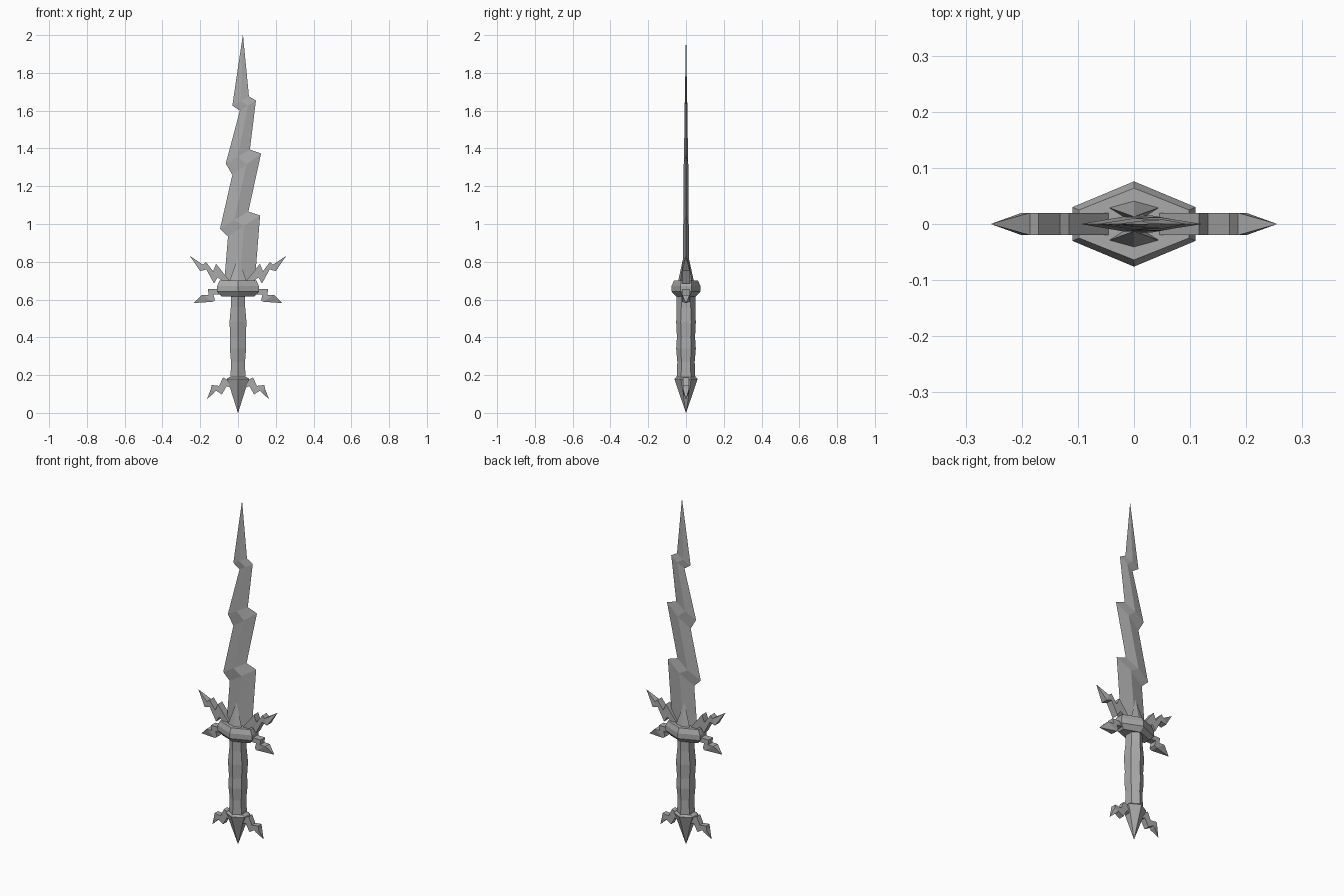
import bpy
import bmesh

cube = bpy.data.objects.get("Cube")
if cube:
    bpy.data.objects.remove(cube, do_unlink=True)

# One flat steel grey for the whole sword
steel = bpy.data.materials.new("steel grey")
steel.use_nodes = True
GREY = (0.4, 0.4, 0.4, 1)
steel.diffuse_color = GREY
steel.node_tree.nodes["Principled BSDF"].inputs["Base Color"].default_value = GREY


def finish(name, bm):
    bmesh.ops.remove_doubles(bm, verts=bm.verts, dist=1e-5)
    bmesh.ops.recalc_face_normals(bm, faces=bm.faces)
    mesh = bpy.data.meshes.new(name)
    bm.to_mesh(mesh)
    bm.free()
    mesh.materials.append(steel)
    obj = bpy.data.objects.new(name, mesh)
    bpy.context.collection.objects.link(obj)
    return obj


def loft(name, rings):
    """Skin a stack of equal-length rings and cap both ends."""
    bm = bmesh.new()
    loops = [[bm.verts.new(p) for p in ring] for ring in rings]
    for a, b in zip(loops, loops[1:]):
        for i in range(len(a)):
            j = (i + 1) % len(a)
            bm.faces.new((a[i], a[j], b[j], b[i]))
    bm.faces.new(loops[0])
    bm.faces.new(loops[-1])
    return finish(name, bm)


def hexagon(x, y_mid, y_side, z):
    """Six-sided section with ridges at front and back."""
    return [(0, -y_mid, z), (x, -y_side, z), (x, y_side, z),
            (0, y_mid, z), (-x, y_side, z), (-x, -y_side, z)]


def bolt(name, upper, lower, tip, half):
    """Flat-sided lightning horn that narrows to a point."""
    rings = [[(u[0], -half, u[1]), (u[0], half, u[1]),
              (l[0], half, l[1]), (l[0], -half, l[1])]
             for u, l in zip(upper, lower)]
    rings.append([(tip[0], s * 0.0005, tip[1] + t * 0.0005)
                  for s, t in ((-1, 1), (1, 1), (1, -1), (-1, -1))])
    obj = loft(name, rings)
    mirror = obj.modifiers.new("mirror", 'MIRROR')
    mirror.use_bisect_axis[0] = False
    mirror.use_mirror_merge = False
    return obj


# Jagged blade: left edge, right edge and half thickness per row
rows = [((-.074, .68), (.088, .68), .016),
        ((-.053, .934), (.117, 1.045), .015),
        ((-.095, .975), (.055, 1.066), .013),
        ((-.03, 1.26), (.122, 1.373), .012),
        ((-.065, 1.32), (.063, 1.394), .010),
        ((.01, 1.60), (.095, 1.654), .008),
        ((-.03, 1.627), (.058, 1.675), .006),
        ((.0255, 2.0), (.0265, 2.0), .0005)]
blade = []
for (lx, lz), (rx, rz), t in rows:
    mx, mz = (lx + rx) / 2, (lz + rz) / 2
    blade.append([(lx, 0, lz), (mx, -t, mz), (rx, 0, rz), (mx, t, mz)])
loft("blade", blade)

# Guard and grip
loft("guard", [hexagon(.088, .052, .02, .617), hexagon(.110, .076, .03, .642),
               hexagon(.110, .076, .03, .672), hexagon(.098, .064, .025, .70)])
loft("grip", [hexagon(.040, .050, .026, .17), hexagon(.037, .046, .024, .27),
              hexagon(.043, .052, .027, .34), hexagon(.041, .048, .025, .40),
              hexagon(.045, .052, .028, .48), hexagon(.038, .049, .025, .56),
              hexagon(.037, .050, .025, .63)])

# Pointed pommel
loft("pommel", [hexagon(.0005, .0005, .0003, 0), hexagon(.046, .050, .022, .145),
                hexagon(.060, .061, .027, .18), hexagon(.045, .050, .022, .19)])

# Spikes lying against both faces of the blade
for side, label in ((-1, "front"), (1, "back")):
    bm = bmesh.new()
    base = [bm.verts.new(p) for p in
            ((-.047, side * .03, .69), (0, side * .043, .69),
             (.047, side * .03, .69), (0, 0, .69))]
    apex = bm.verts.new((0, side * .013, .83))
    bm.faces.new(base)
    for i in range(4):
        bm.faces.new((base[i], base[(i + 1) % 4], apex))
    finish(label + "_spike", bm)

# Lightning horns, mirrored left and right
bolt("upper_guard_horns",
     [(.045, .70), (.063, .722), (.116, .79), (.132, .75), (.17, .80), (.185, .785)],
     [(.06, .68), (.085, .70), (.108, .717), (.127, .685), (.168, .76), (.20, .75)],
     (.254, .83), .02)
bolt("lower_guard_horns",
     [(.08, .655), (.16, .655), (.155, .625), (.19, .625)],
     [(.08, .628), (.13, .628), (.122, .597), (.135, .588)],
     (.233, .582), .02)
bolt("pommel_horns",
     [(.03, .165), (.08, .187), (.10, .143), (.14, .148), (.143, .128)],
     [(.03, .13), (.06, .142), (.085, .098), (.118, .118), (.125, .108)],
     (.164, .073), .016)
